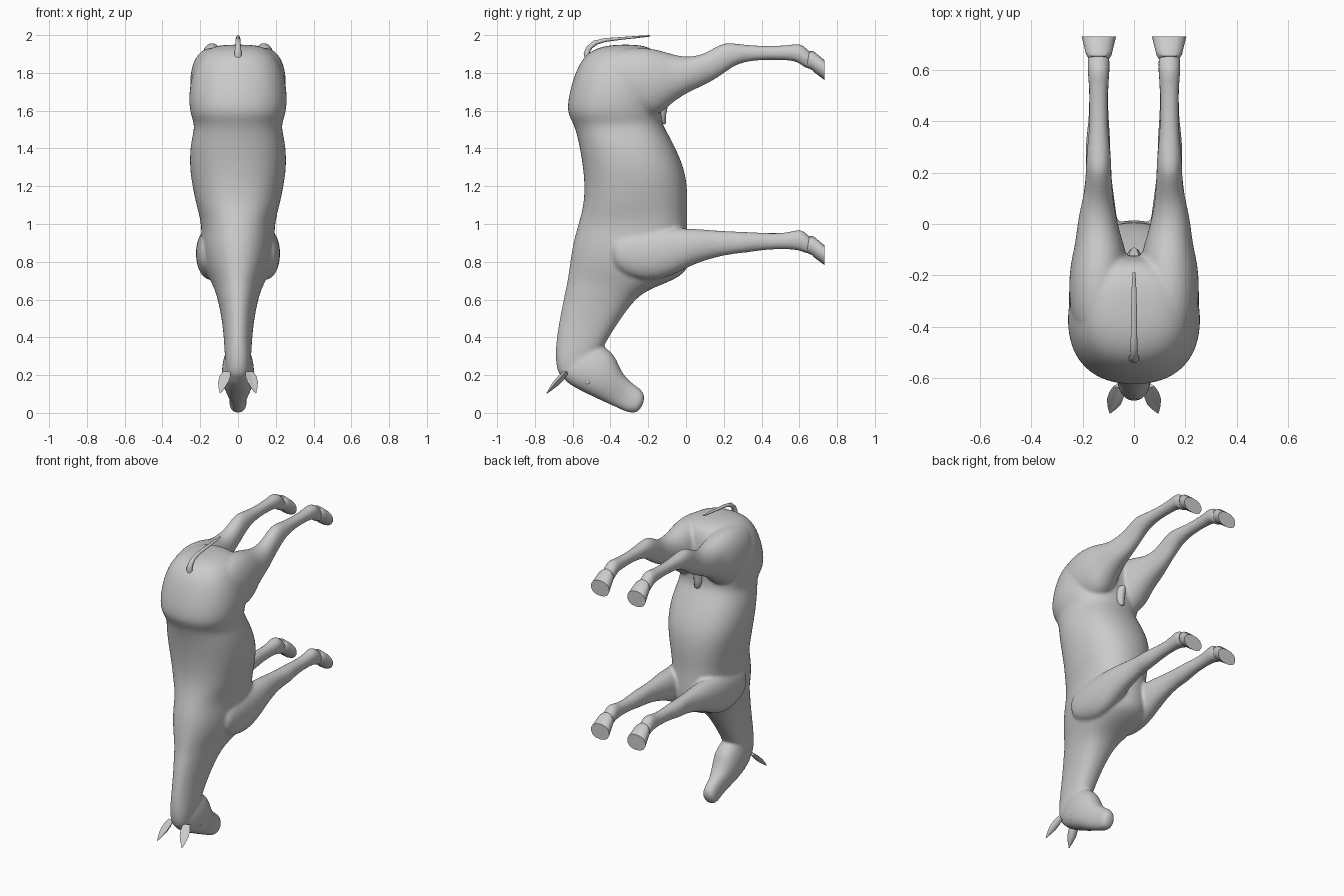
import bpy, bmesh, math
from mathutils import Vector


def bridge(bm, loops):
    """Skin a list of vertex loops and cap both ends."""
    n = len(loops[0])
    for a, b in zip(loops, loops[1:]):
        for i in range(n):
            j = (i + 1) % n
            bm.faces.new((a[i], a[j], b[j], b[i]))
    bm.faces.new(loops[0])
    bm.faces.new(loops[-1])


def loft(bm, rings, cx=0.0, side=1, n=16, power=2.3):
    """Skin rings (y0, z0, y1, z1, half_width, x_shift, egg) that span two profile points."""
    loops = []
    for r in rings:
        y0, z0, y1, z1, hw = r[:5]
        dx = r[5] if len(r) > 5 else 0
        egg = r[6] if len(r) > 6 else 0
        loop = []
        for i in range(n):
            a = 2 * math.pi * i / n
            c, s = math.cos(a), math.sin(a)
            c = math.copysign(abs(c) ** (2 / power), c)
            s = math.copysign(abs(s) ** (2 / power), s)
            t = (1 - c) / 2
            x = cx + dx + hw * s * (1 - egg * c)
            loop.append(bm.verts.new((side * x, y0 + (y1 - y0) * t, z0 + (z1 - z0) * t)))
        loops.append(loop)
    bridge(bm, loops)


def finish(bm, name, angle=40):
    bmesh.ops.recalc_face_normals(bm, faces=bm.faces)
    me = bpy.data.meshes.new(name)
    bm.to_mesh(me)
    bm.free()
    ob = bpy.data.objects.new(name, me)
    bpy.context.collection.objects.link(ob)
    bpy.context.view_layer.objects.active = ob
    for o in bpy.context.selected_objects:
        o.select_set(False)
    ob.select_set(True)
    bpy.ops.object.shade_smooth_by_angle(angle=math.radians(angle))
    return ob


def flat(z, y0, y1, hw, egg=0):
    return (y0, z, y1, z, hw, 0, egg)


def across(y, z0, z1, hw, dx=0):
    return (y, z0, y, z1, hw, dx)


# Trunk and neck, rump down to poll
trunk = [flat(1.95, -.37, -.27, .07), flat(1.938, -.46, -.19, .14), flat(1.90, -.535, -.14, .20),
         flat(1.82, -.585, -.12, .243), flat(1.70, -.622, -.115, .266), flat(1.60, -.637, -.125, .262),
         flat(1.55, -.612, -.125, .244), flat(1.51, -.592, -.11, .234), flat(1.42, -.57, -.058, .258),
         flat(1.30, -.55, -.005, .262), flat(1.20, -.542, .012, .246), flat(1.10, -.547, .014, .225),
         flat(1.00, -.575, .01, .195, .12), flat(.90, -.604, .02, .197, .12), flat(.80, -.619, .024, .187, .17),
         flat(.74, -.628, .005, .167, .2), flat(.69, -.634, -.09, .14, .2), flat(.64, -.644, -.23, .117, .2),
         flat(.55, -.662, -.307, .095, .2), flat(.45, -.68, -.375, .08, .15), flat(.36, -.692, -.43, .074, .1),
         flat(.28, -.694, -.47, .07), flat(.21, -.68, -.52, .06), flat(.175, -.65, -.56, .045)]

# Head, poll to muzzle
head = [(-.675, .25, -.50, .40, .055), (-.662, .175, -.435, .355, .080), (-.58, .126, -.372, .308, .090),
        (-.50, .088, -.345, .222, .080), (-.42, .051, -.295, .165, .055), (-.36, .024, -.252, .138, .045),
        (-.305, -.002, -.218, .105, .049), (-.25, -.002, -.220, .06, .034)]

# Front leg, shoulder to pastern
front_leg = [across(-.40, .93, .78, .06, .0), across(-.32, .965, .72, .075, .002), across(-.18, .985, .69, .082, .006),
             across(-.06, .98, .73, .082, .003), across(.03, .978, .78, .074, .001), across(.12, .97, .812, .059),
             across(.22, .963, .837, .047), across(.30, .96, .845, .051, .003), across(.37, .957, .855, .044),
             across(.44, .952, .864, .038), across(.54, .954, .866, .038),
             (.61, .98, .59, .860, .045), (.64, .945, .62, .852, .043), (.675, .925, .66, .83, .046)]

# Hind leg, thigh to pastern
hind_leg = [across(-.46, 1.87, 1.66, .06, .0), across(-.38, 1.925, 1.59, .105, .005), across(-.25, 1.942, 1.565, .118, .002),
            across(-.15, 1.927, 1.565, .115, -.003), across(-.085, 1.905, 1.63, .098, -.004),
            across(-.01, 1.885, 1.685, .082, .004), across(.07, 1.893, 1.722, .066, .005),
            across(.13, 1.922, 1.75, .055), across(.20, 1.965, 1.795, .051), across(.26, 1.957, 1.842, .050),
            across(.34, 1.947, 1.863, .040), across(.44, 1.943, 1.869, .036), across(.54, 1.947, 1.866, .038),
            (.61, 1.96, .59, 1.858, .045), (.64, 1.925, .62, 1.832, .043), (.675, 1.905, .66, 1.81, .046)]

# Fuse the skin into one smooth body
bm = bmesh.new()
loft(bm, trunk)
loft(bm, head)
for s in (1, -1):
    loft(bm, front_leg, .138, s, power=2.1)
    loft(bm, hind_leg, .138, s, power=2.1)
body = finish(bm, "body", 60)
body.modifiers.clear()
sub = body.modifiers.new("round", 'SUBSURF')
sub.levels = sub.render_levels = 2
rem = body.modifiers.new("fuse", 'REMESH')
rem.mode = 'VOXEL'
rem.voxel_size = .01
rem.use_smooth_shade = True
sm = body.modifiers.new("soften", 'SMOOTH')
sm.factor, sm.iterations = .5, 6

# Hooves: flared, flat soled, with a rounded heel
for pair, dz in (("front", 0), ("hind", .98)):
    for s, label in ((1, "right"), (-1, "left")):
        bm = bmesh.new()
        loft(bm, [(.645, .925 + dz, .635, .85 + dz, .038), (.655, .937 + dz, .668, .835 + dz, .051),
                  (.675, .935 + dz, .680, .822 + dz, .055), (.732, .888 + dz, .732, .783 + dz, .069)],
             .137, s, 14, 2.2)
        finish(bm, f"{pair}_hoof_{label}")

# Ears: cupped leaf shapes pointing back and down
for s, label in ((1, "right"), (-1, "left")):
    bm = bmesh.new()
    base, tip = Vector((.058, -.635, .215)), Vector((.094, -.738, .103))
    along = (tip - base).normalized()
    wide = Vector((.85, .3, 0))
    wide = (wide - along * wide.dot(along)).normalized()
    thick = along.cross(wide)
    loops = []
    for t, w in ((0, .022), (.25, .030), (.5, .029), (.75, .018), (1, .002)):
        c = base.lerp(tip, t)
        loop = []
        for i in range(10):
            a = 2 * math.pi * i / 10
            u = math.cos(a)
            v = math.sin(a) * .4 + .5 * u * u - .2
            p = c + wide * (w * u) + thick * (w * v)
            loop.append(bm.verts.new((s * p.x, p.y, p.z)))
        loops.append(loop)
    bridge(bm, loops)
    finish(bm, f"ear_{label}", 60)

# Tail: thin, arched over the rump
bm = bmesh.new()
loft(bm, [(-.535, 1.87, -.48, 1.88, .022), (-.542, 1.905, -.51, 1.908, .020), (-.525, 1.94, -.497, 1.93, .016),
          (-.49, 1.97, -.470, 1.95, .014), (-.43, 1.984, -.425, 1.964, .013), (-.34, 1.990, -.338, 1.976, .012),
          (-.26, 1.996, -.26, 1.984, .010), (-.19, 2.0, -.19, 1.992, .006)], n=10, power=2)
finish(bm, "tail", 60)

# Sheath under the belly
bm = bmesh.new()
loft(bm, [(-.19, 1.66, -.09, 1.66, .02), (-.19, 1.62, -.095, 1.63, .033), (-.17, 1.58, -.105, 1.58, .03),
          (-.145, 1.54, -.105, 1.535, .02), (-.135, 1.53, -.112, 1.528, .01)], n=12, power=2)
finish(bm, "sheath", 60)

# Eyes, set nearly flush in the head
for s, label in ((1, "right"), (-1, "left")):
    bpy.ops.mesh.primitive_uv_sphere_add(segments=12, ring_count=8, radius=.018, location=(s * .061, -.52, .165))
    bpy.context.object.name = f"eye_{label}"
    bpy.ops.object.shade_smooth_by_angle()
